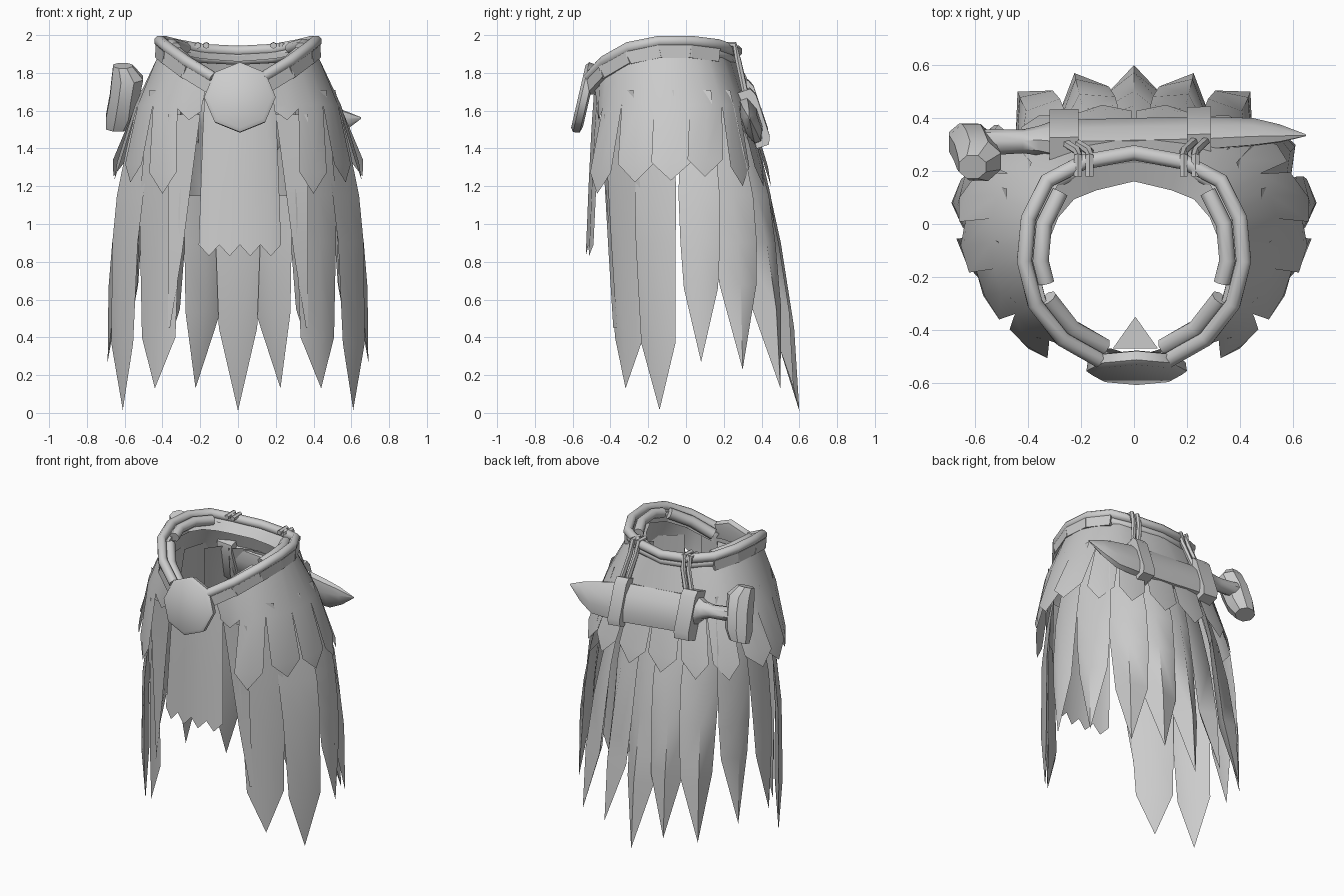
import bpy, bmesh, math
from mathutils import Vector as V, Matrix

if "Cube" in bpy.data.objects:
    bpy.data.objects.remove(bpy.data.objects["Cube"])

mat = bpy.data.materials.new("light_grey")
mat.diffuse_color = (0.6, 0.6, 0.6, 1)
mat.use_nodes = True
mat.node_tree.nodes["Principled BSDF"].inputs["Base Color"].default_value = mat.diffuse_color


def finish(name, bm, angle=35, outward=0):
    """Turn a bmesh into a named, shaded object; outward 1 or -1 aims open sheets."""
    bmesh.ops.remove_doubles(bm, verts=bm.verts, dist=0.0005)
    if outward:
        for f in bm.faces:
            f.normal_update()
            c = f.calc_center_median()
            if f.normal.dot(V((c.x, c.y + 0.1, 0.1))) * outward < 0:
                f.normal_flip()
    else:
        bmesh.ops.recalc_face_normals(bm, faces=bm.faces)
    me = bpy.data.meshes.new(name)
    bm.to_mesh(me)
    bm.free()
    ob = bpy.data.objects.new(name, me)
    bpy.context.collection.objects.link(ob)
    me.materials.append(mat)
    bpy.ops.object.select_all(action='DESELECT')
    ob.select_set(True)
    bpy.context.view_layer.objects.active = ob
    bpy.ops.object.shade_smooth_by_angle(angle=math.radians(angle))
    return ob


def face(bm, *pts):
    bm.faces.new([bm.verts.new(p) for p in pts])


def sheet(bm, rows):
    for r, s in zip(rows, rows[1:]):
        for i in range(len(r) - 1):
            pts = []
            for p in (r[i], r[i + 1], s[i + 1], s[i]):
                if all((p - q).length > 1e-4 for q in pts):
                    pts.append(p)
            if len(pts) > 2:
                face(bm, *pts)


def loft(bm, rings):
    """Closed solid through a list of point rings."""
    sheet(bm, [r + [r[0]] for r in rings])
    face(bm, *rings[0])
    face(bm, *rings[-1])


def tube(bm, path, r, n=8, tall=1.0):
    rings = []
    for i, p in enumerate(path):
        t = (path[min(i + 1, len(path) - 1)] - path[max(i - 1, 0)]).normalized()
        s = t.cross(V((0, 0, 1))).normalized()
        u = s.cross(t)
        rings.append([p + s * r * math.cos((k + .5) * math.tau / n)
                      + u * r * tall * math.sin((k + .5) * math.tau / n) for k in range(n)])
    loft(bm, rings)


def same(p):
    return p


def flip(p):
    return V((-p.x, p.y, p.z))


# Short leaf layer: waist edge, notch edge and leaf tips, back centre to front
waist = [(0, .26, 1.9), (.17, .22, 1.91), (.27, .18, 1.92), (.34, .1, 1.94), (.39, -.02, 1.95),
         (.4, -.15, 1.95), (.36, -.3, 1.9), (.27, -.42, 1.83), (.16, -.49, 1.76)]
notch = [(0, .33), (.19, .32), (.35, .28), (.475, .19), (.54, .02), (.53, -.17), (.45, -.34),
         (.32, -.44), (.19, -.47)]
tips = [(.12, .45, 1.2), (.36, .41, 1.2), (.54, .30, 1.2), (.66, .1, 1.25), (.655, -.08, 1.23),
        (.57, -.27, 1.22), (.4, -.47, 1.16)]
bm = bmesh.new()
for m in (same, flip):
    for i in range(8):
        w0, w1 = V(waist[i]), V(waist[i + 1])
        n0, n1 = V((*notch[i], 1.63)), V((*notch[i + 1], 1.63))
        wm, nm = (w0 + w1) / 2, (n0 + n1) / 2
        out = V((nm.x, nm.y + .1, 0)).normalized()
        nm = nm + out * .01
        if i == 7:
            rows = [[w0, wm, w1], [n0, nm, n1],
                    [n0 - V((0, 0, .02)), nm - V((0, 0, .08)), n1 - V((0, 0, .03))]]
        else:
            t = V(tips[i])
            half = (n1 - n0) * .55
            c = nm.lerp(t, .76)
            rows = [[w0, wm, w1], [n0, nm, n1],
                    [c - half, c + out * .012, c + half], [t, t, t]]
        sheet(bm, [[m(p) for p in r] for r in rows])
finish("short_leaf_layer", bm, 30, 1)

# Narrow lining ledge inside the back of the waist
bm = bmesh.new()
for m in (same, flip):
    top = [m(V(p)) for p in waist[:5]]
    low = [V((p.x * .84, p.y * .85 - .06, p.z - .04)) for p in top]
    sheet(bm, [top, low])
finish("waist_lining", bm, 40)

# Long strips: root, tip, shoulder height, half width, fold depth, easing, bulge, facing centre y
strips = [((.39, -.35), (.44, -.32, .13), .40, .135, .035, 1.7, .015, .2),
          ((.47, -.15), (.61, -.14, .015), .37, .125, .02, 2.0, .05, .25),
          ((.49, .05), (.69, .08, .27), .66, .105, .035, 2.2, .01, .1),
          ((.43, .15), (.61, .30, .23), .68, .12, .05, 2.0, .02, .1),
          ((.30, .22), (.44, .5, .13), .55, .12, .075, 1.8, .01, .1),
          ((.15, .28), (.225, .57, .13), .53, .118, .08, 1.7, .01, .1),
          ((0, .30), (0, .60, .01), .45, .118, .08, 1.7, .005, .1)]
bm, bm2 = bmesh.new(), bmesh.new()
for (rx, ry), tip, zs, hw, fold, ease, bulge, cy in strips:
    tip = V(tip)
    out = V((tip.x, tip.y - cy, 0)).normalized()
    tan = V((-out.y, out.x, 0))
    rows, inner = [], []
    for z, wf, ff in ((1.71, .8, .1), (1.4, .92, .35), (1.15, 1.04, .55), (.9, 1.0, .85),
                      (zs, .86, 1), (tip.z, 0, 0)):
        s = (1.68 - z) / (1.68 - tip.z)
        e = 1 - (1 - s) ** ease
        c = V((rx + (tip.x - rx) * e, ry + (tip.y - ry) * e, z)) + out * bulge * math.sin(math.pi * s)
        a, b = (c + tan * hw * wf * k - out * fold * ff for k in (-1, 1))
        rows.append([a, c, b])
        if z < 1.2:
            inner.append([a, c - out * (fold + .03) * (ff if z < 1.1 else .55), b])
    for mesh, r in ((bm, rows), (bm2, inner)):
        sheet(mesh, r)
        if tip.x > 0.01:
            sheet(mesh, [[flip(p) for p in q] for q in r])
finish("long_strips", bm, 50, 1)
finish("long_strip_backs", bm2, 50, -1)

# Tapering front edge panels beside the apron
bm = bmesh.new()
for m in (same, flip):
    rows = [[m(V((x0, y, z))), m(V((.37, y + .02, z)))]
            for z, x0, y in ((1.58, .2, -.45), (1.2, .25, -.43), (.85, .295, -.41), (.45, .36, -.385))]
    sheet(bm, rows)
finish("front_edge_panels", bm, 40, 1)

# Front apron with soft pleats and a zigzag hem
bm = bmesh.new()
rows = []
for k, z in enumerate((1.72, 1.5, 1.2, .89)):
    row = []
    for i in range(9):
        u = i / 4 - 1
        y = -.48 - .015 * k + .035 * u * u - (.008 if i % 2 else 0)
        row.append(V((.01 + u * (.185 + .011 * k), y, z - (.06 if k == 3 and i % 2 else 0))))
    rows.append(row)
sheet(bm, rows)
finish("front_apron", bm, 40, 1)

# Belt: upper cord, lower cord, and padding inside the flanks, open at the buckle
half = [(.13, -.51, 1.775), (.27, -.43, 1.86), (.37, -.3, 1.935), (.41, -.14, 1.968),
        (.395, .02, 1.968), (.325, .16, 1.95), (.19, .23, 1.925)]
half = [V(p) for p in half]
path = [flip(p) for p in half] + [V((0, .265, 1.915))] + half[::-1]


def shifted(pts, k, dz):
    return [V((p.x * k, (p.y + .13) * k - .13, p.z + dz)) for p in pts]


for name, k, dz, r in (("upper_belt_cord", 1.01, 0, .031), ("lower_belt_cord", .97, -.045, .03)):
    bm = bmesh.new()
    tube(bm, shifted(path, k, dz), r)
    finish(name, bm, 50)
bm = bmesh.new()
for m in (same, flip):
    tube(bm, [m(p) for p in shifted(half[:3], .88, -.03)], .036)
    tube(bm, [m(p) for p in shifted([half[2].lerp(half[3], .4)] + half[3:6], .86, -.02)], .033)
finish("inner_belt_padding", bm, 50)

# Belt plates along both flanks
bm = bmesh.new()
for a, b in zip(half[:5], half[1:6]):
    for m in (same, flip):
        pts = [m(p) for p in shifted([a.lerp(b, -.06), a.lerp(b, 1.06)], .985, -.055)]
        tube(bm, pts, .046, 4, 1.05)
finish("belt_plates", bm, 30)

# Octagonal buckle with a rounded rim, and a small wedge behind it
bm = bmesh.new()
rings = []
for r, d in ((.17, 0), (.19, .015), (.185, .05), (.15, .06)):
    rings.append([V((r * math.cos(k * math.tau / 8), d, r * math.sin(k * math.tau / 8)))
                  for k in range(8)])
loft(bm, rings)
bm.transform(Matrix.Translation((.01, -.57, 1.675)) @ Matrix.Rotation(math.radians(-13), 4, 'X'))
finish("buckle", bm, 50)
bm = bmesh.new()
loft(bm, [[V((-.08, -.47, z)), V((.09, -.47, z)), V((.005, -.35, z))] for z in (1.68, 1.70)])
finish("buckle_wedge", bm)

# Sheathed knife at the back, in a frame that leans with the skirt
H = V((0, -.32, .95)).normalized()
N = V((0, .95, .32)).normalized()


def centre(x):
    return V((x, .335 + .02 * x, 1.575 - .08 * x))


def section(x, h0, h1, w, n=8, power=1.0):
    """Rounded section from height h0 to h1 with half width w."""
    c, mid, hh = centre(x), (h0 + h1) / 2, (h1 - h0) / 2
    pts = []
    for k in range(n):
        a = (k + .5) * math.tau / n
        ca, sa = math.cos(a), math.sin(a)
        ca = math.copysign(abs(ca) ** power, ca)
        sa = math.copysign(abs(sa) ** power, sa)
        pts.append(c + N * w * ca + H * (mid + hh * sa))
    return pts


bm = bmesh.new()
loft(bm, [section(-.25, -.13, .13, .055), section(.25, -.14, .13, .055),
          section(.45, -.12, .10, .045), section(.55, -.055, .08, .03), section(.65, .035, .045, .003)])
finish("knife_blade", bm, 40)

for name, x0, x1, hh in (("knife_guard", -.32, -.21, .165), ("sheath_loop", .20, .29, .16)):
    bm = bmesh.new()
    loft(bm, [section(x0, -hh, hh, .072, 8, .35), section(x1, -hh, hh, .072, 8, .35)])
    finish(name, bm, 35)

bm = bmesh.new()
loft(bm, [section(-.58, .0, .1, .05), section(-.42, .0, .09, .045),
          section(-.36, -.02, .1, .055), section(-.31, -.07, .13, .065)])
finish("knife_handle", bm, 45)

# Hooked pommel: an upright chunky bar bowed toward the handle
bm = bmesh.new()
rings = []
for h, x, rx, w in ((-.13, -.635, .068, .06), (-.06, -.615, .09, .085), (.05, -.60, .085, .095),
                    (.15, -.585, .09, .085), (.22, -.61, .055, .05)):
    c = V((x, .285, 1.63)) + H * h
    rings.append([c + V((rx * math.cos((k + .5) * math.tau / 8), 0, 0))
                  + N * w * math.sin((k + .5) * math.tau / 8) for k in range(8)])
loft(bm, rings)
finish("knife_pommel", bm, 35)

# Hanging straps that tie the knife to the belt
bm = bmesh.new()
for x, xe in ((-.19, -.25), (.21, .25)):
    for d in (-.022, .022):
        tube(bm, [V((x + d, .18, 1.945)), V((x + d, .255, 1.95)), V((x + d, .275, 1.87)),
                  V((xe + d, .315, 1.69))], .017, 6)
finish("hanging_straps", bm, 45)
